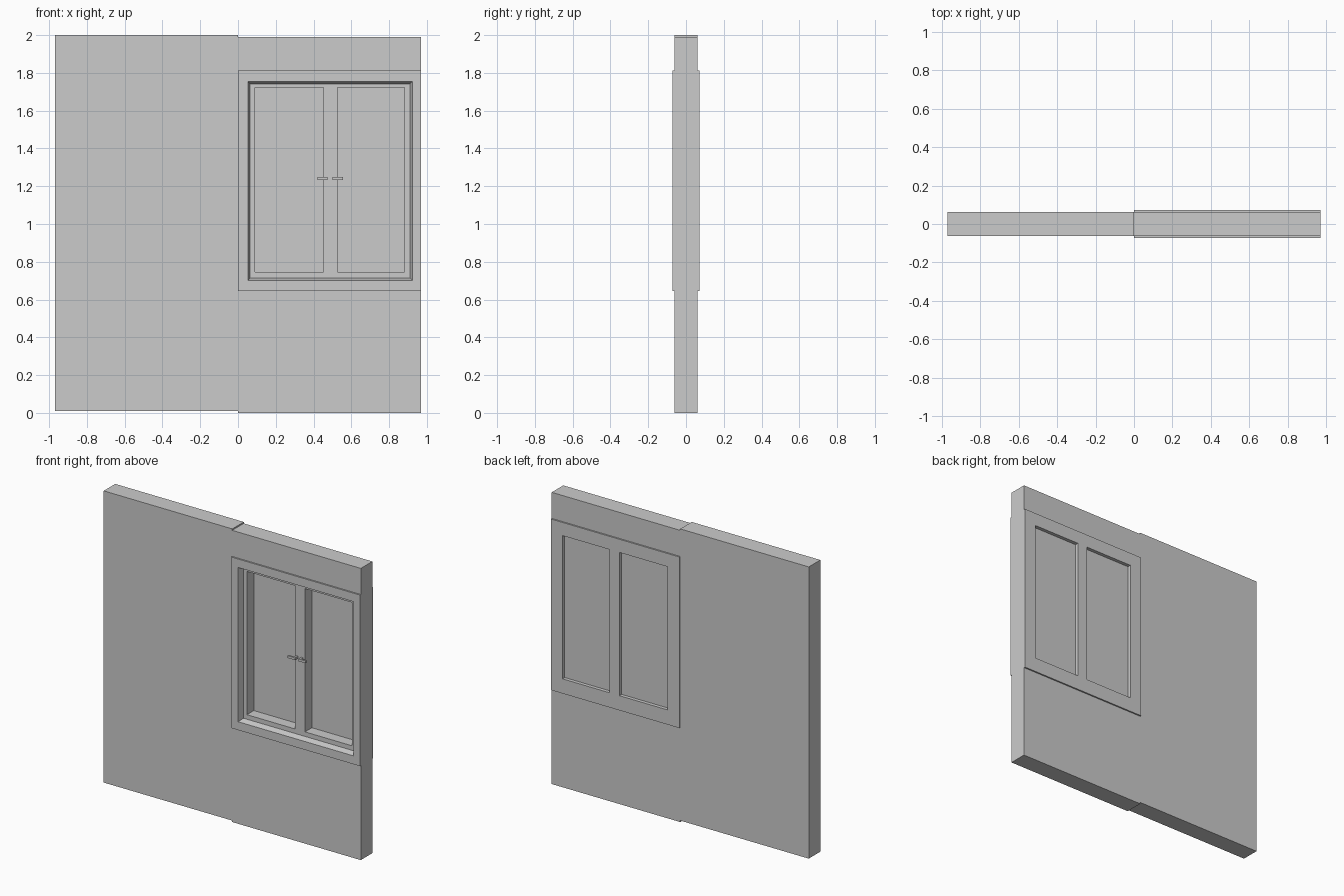
import bpy, bmesh

if "Cube" in bpy.data.objects:
    bpy.data.objects.remove(bpy.data.objects["Cube"])


def block(name, x, y, z, front_grow=0.0):
    """Box from (min, max) ranges; front_grow flares the -y end in x and z."""
    bm = bmesh.new()
    bmesh.ops.create_cube(bm, size=2)
    for v in bm.verts:
        g = front_grow if v.co.y < 0 else 0.0
        sx, sy, sz = v.co
        v.co.x = (x[0] + x[1]) / 2 + sx * ((x[1] - x[0]) / 2 + g)
        v.co.y = (y[0] + y[1]) / 2 + sy * (y[1] - y[0]) / 2
        v.co.z = (z[0] + z[1]) / 2 + sz * ((z[1] - z[0]) / 2 + g)
    me = bpy.data.meshes.new(name)
    bm.to_mesh(me)
    bm.free()
    ob = bpy.data.objects.new(name, me)
    bpy.context.collection.objects.link(ob)
    return ob


def cut(target, cutter):
    """Subtract the cutter and remove it afterwards."""
    cutter.hide_render = True
    mod = target.modifiers.new("cut", 'BOOLEAN')
    mod.operation = 'DIFFERENCE'
    mod.solver = 'EXACT'
    mod.object = cutter
    bpy.context.view_layer.objects.active = target
    bpy.ops.object.modifier_apply(modifier=mod.name)
    bpy.data.objects.remove(cutter)


W, T, F = 0.97, 0.062, 0.072          # half width, wall and frame half depths
SILL, HEAD = 0.645, 1.812             # window unit height range
SASH_Y, GLASS_Y = -0.032, 0.045
panes = {"left": (0.09, 0.452), "right": (0.528, 0.882)}
pane_z = (0.745, 1.722)

# Wall panels: solid one on the left, parts below and above the window
block("solid_wall", (-W, 0), (-T, T), (0.01, 2.0))
block("lower_wall", (0, W), (-T, T), (0, SILL))
block("upper_wall", (0, W), (-T, T), (HEAD, 1.99))

# Window frame: flared front recess, then two openings through to the back
frame = block("window_frame", (0, W), (-F, F), (SILL, HEAD))
cut(frame, block("recess_cutter", (0.064, 0.911), (-F - 0.0001, SASH_Y),
                 (0.714, 1.742), front_grow=0.012))
for side, xr in panes.items():
    cut(frame, block(side + "_cutter", xr, (-0.06, 0.1), pane_z))

# Glass panes
glass = bpy.data.materials.new("pale_glass")
glass.diffuse_color = (0.8, 0.8, 0.8, 1)
glass.use_nodes = True
glass.node_tree.nodes["Principled BSDF"].inputs["Base Color"].default_value = glass.diffuse_color
for side, xr in panes.items():
    pane = block(side + "_glass", xr, (GLASS_Y - 0.003, GLASS_Y + 0.003), pane_z)
    pane.data.materials.append(glass)

# Handles: a short stem from the centre post and a lever pointing outwards
for side, tip, hub in (("left", 0.42, 0.475), ("right", 0.555, 0.50)):
    d = 0.014 if tip > hub else -0.014
    block(side + "_handle", sorted((tip, hub)), (-0.064, -0.052), (1.232, 1.248))
    block(side + "_handle_stem", sorted((hub, hub + d)), (-0.053, SASH_Y + 0.002),
          (1.233, 1.247))
